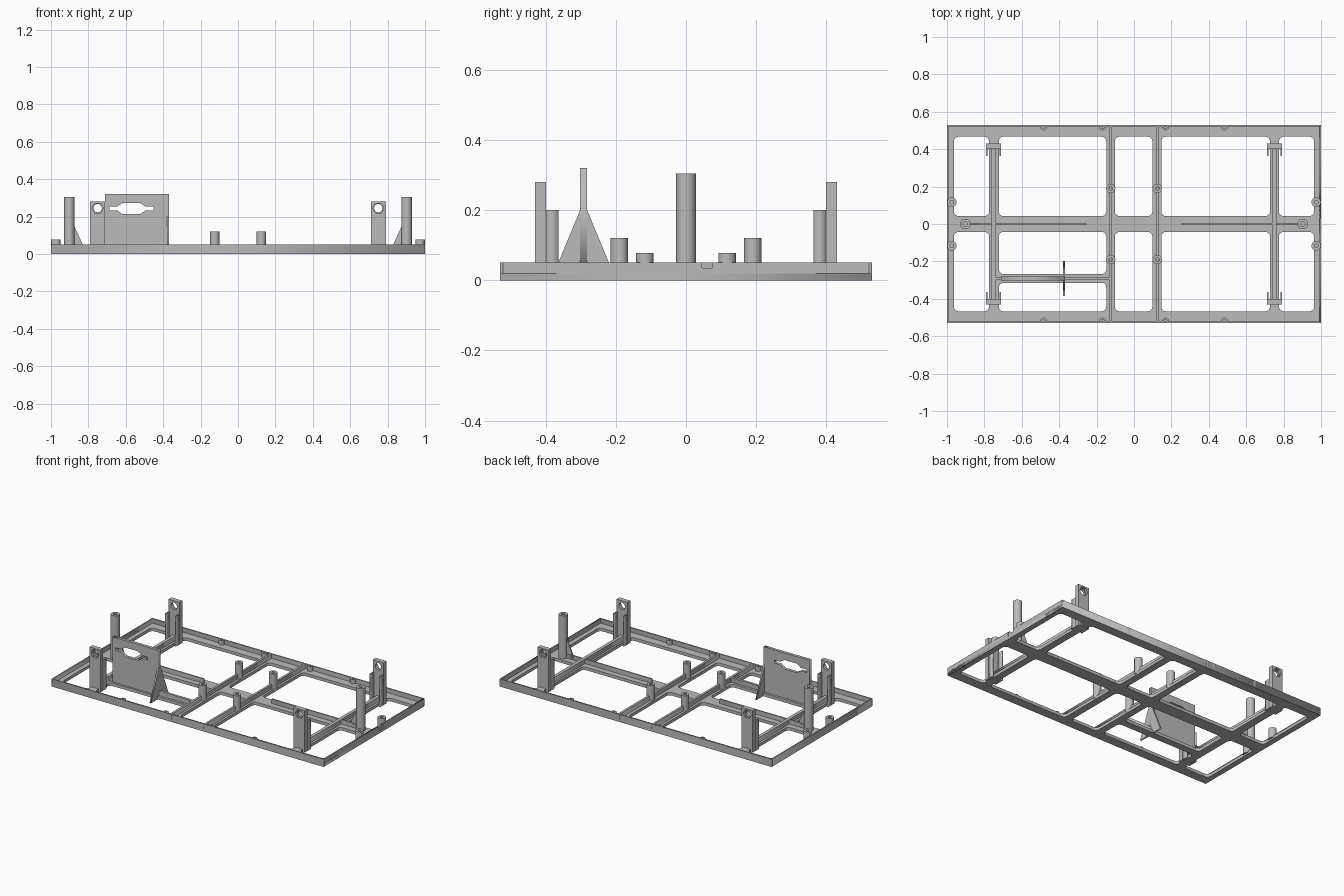
import bpy, bmesh, math
from mathutils import Matrix, Vector

cube = bpy.data.objects.get("Cube")
if cube:
    bpy.data.objects.remove(cube, do_unlink=True)

gray = bpy.data.materials.new("plain gray")
gray.use_nodes = True
gray.diffuse_color = (0.5, 0.5, 0.5, 1)
gray.node_tree.nodes["Principled BSDF"].inputs["Base Color"].default_value = (0.5, 0.5, 0.5, 1)

# Profile planes: Z uses (x, y), Y uses (x, z), X uses (y, z)
AXES = {
    "Z": (Matrix.Identity(4), Vector((0, 0, 1))),
    "Y": (Matrix(((1, 0, 0), (0, 0, -1), (0, 1, 0))).to_4x4(), Vector((0, 1, 0))),
    "X": (Matrix(((0, 0, 1), (1, 0, 0), (0, 1, 0))).to_4x4(), Vector((1, 0, 0))),
}


def prism(name, loops, lo, hi, axis="Z", smooth=False):
    """Extrude an outline (further loops are holes) from lo to hi along an axis."""
    curve = bpy.data.curves.new(name, "CURVE")
    curve.dimensions = "2D"
    curve.fill_mode = "BOTH"
    curve.extrude = (hi - lo) / 2
    for loop in loops:
        spline = curve.splines.new("POLY")
        spline.points.add(len(loop) - 1)
        for point, (u, v) in zip(spline.points, loop):
            point.co = (u, v, 0, 1)
        spline.use_cyclic_u = True
    obj = bpy.data.objects.new(name, curve)
    bpy.context.collection.objects.link(obj)
    bpy.ops.object.select_all(action="DESELECT")
    obj.select_set(True)
    bpy.context.view_layer.objects.active = obj
    bpy.ops.object.convert(target="MESH")
    obj = bpy.context.view_layer.objects.active
    turn, along = AXES[axis]
    bm = bmesh.new()
    bm.from_mesh(obj.data)
    bmesh.ops.remove_doubles(bm, verts=bm.verts, dist=0.00001)
    bmesh.ops.transform(bm, matrix=Matrix.Translation(along * (lo + hi) / 2) @ turn, verts=bm.verts)
    bmesh.ops.recalc_face_normals(bm, faces=bm.faces)
    bm.to_mesh(obj.data)
    bm.free()
    obj.data.materials.clear()
    obj.data.materials.append(gray)
    if smooth:
        bpy.ops.object.shade_smooth_by_angle(angle=math.radians(35))
    return obj


def rect(u0, u1, v0, v1):
    return [(u0, v0), (u1, v0), (u1, v1), (u0, v1)]


def circle(u, v, r, n=32):
    return [(u + r * math.cos(math.tau * i / n), v + r * math.sin(math.tau * i / n)) for i in range(n)]


def rounded(u0, u1, v0, v1, r=0.025, n=6):
    corners = [(u1 - r, v1 - r), (u0 + r, v1 - r), (u0 + r, v0 + r), (u1 - r, v0 + r)]
    return [(cu + r * math.cos(a), cv + r * math.sin(a))
            for k, (cu, cv) in enumerate(corners)
            for a in [(k + i / n) * math.pi / 2 for i in range(n + 1)]]


def box(name, x0, x1, y0, y1, z0, z1):
    return prism(name, [rect(x0, x1, y0, y1)], z0, z1)


W, D, RIM, FLOOR, WALL = 1.0, 0.53, 0.05, 0.02, 0.008

# Floor lattice with rounded openings
columns = [(-0.963, -0.775), (-0.723, -0.148), (-0.102, 0.098), (0.146, 0.727), (0.775, 0.963)]
openings = []
for i, (x0, x1) in enumerate(columns):
    openings.append(rounded(x0, x1, 0.042, 0.467))
    if i == 1:
        openings += [rounded(x0, x1, -0.267, -0.042), rounded(x0, x1, -0.467, -0.315)]
    else:
        openings.append(rounded(x0, x1, -0.467, -0.042))
prism("floor_lattice", [rect(-W, W, -D, D)] + openings, 0, FLOOR)

# Rim walls, with a cable notch in the +x wall
box("front_wall", -W, W, -D, -D + WALL, 0, RIM)
box("back_wall", -W, W, D - WALL, D, 0, RIM)
box("right_wall", -W, -W + WALL, -D, D, 0, RIM)
prism("left_wall", [[(-D, 0), (D, 0), (D, RIM), (0.09, RIM), (0.09, FLOOR),
                     (0.03, FLOOR), (0.03, RIM), (-D, RIM)]], W - WALL, W, "X")
prism("notch_collar", [[(0.03, FLOOR), (0.09, FLOOR), (0.09, RIM), (0.075, RIM), (0.075, 0.035),
                        (0.045, 0.035), (0.045, RIM), (0.03, RIM)]], W - WALL, W - 0.002, "X")

# Stiffening ribs and everything mirrored left to right
for side, s in (("right", -1), ("left", 1)):
    box(side + "_inner_rib", s * 0.125 - 0.007, s * 0.125 + 0.007, -D, D, 0.01, RIM)
    box(side + "_outer_rib", s * 0.75 - 0.011, s * 0.75 + 0.011, -0.4, 0.4, 0.01, RIM)
    x0, x1 = sorted((s * 0.25, s * 0.89))
    box(side + "_centre_rib", x0, x1, -0.004, 0.004, 0.01, RIM)

    # Tall hollow column with its triangular brace
    prism(side + "_column", [circle(s * 0.902, 0, 0.028), circle(s * 0.902, 0, 0.012)],
          0.01, 0.305, smooth=True)
    prism(side + "_column_brace", [[(s * 0.88, 0.03), (s * 0.82, 0.03), (s * 0.876, 0.15),
                                    (s * 0.88, 0.15)]], -0.004, 0.004, "Y")

    for end, t in (("front", -1), ("back", 1)):
        tag = side + "_" + end
        # Screw posts
        for name, x, y, top in (("inner_post", 0.125, 0.19, 0.12), ("edge_post", 0.974, 0.117, 0.078)):
            prism(tag + "_" + name, [circle(s * x, t * y, 0.025), circle(s * x, t * y, 0.01, 16)],
                  0.01, top, smooth=True)

        # Small bosses against the rim
        for name, x in (("near_boss", 0.168), ("far_boss", 0.483)):
            ring = [(u, max(-D, min(D, v))) for u, v in circle(s * x, t * 0.518, 0.018, 24)]
            prism(tag + "_" + name, [ring, circle(s * x, t * 0.518, 0.008, 12)], 0.01, RIM, smooth=True)

        # Channel bracket: drilled face with a hexagonal nut seat and two flanges
        face = rect(s * 0.75 - 0.04, s * 0.75 + 0.04, 0, 0.28)
        seat = circle(s * 0.75, 0.245, 0.03, 6)
        hole = circle(s * 0.75, 0.245, 0.022)
        for name, cut, y0, y1 in (("bracket_outer", seat, 0.415, 0.43), ("bracket_inner", hole, 0.4, 0.415)):
            lo, hi = sorted((t * y0, t * y1))
            prism(tag + "_" + name, [face, cut], lo, hi, "Y", smooth=True)
        lo, hi = sorted((t * 0.363, t * 0.4))
        for name, x in (("flange_a", -0.036), ("flange_b", 0.036)):
            box(tag + "_" + name, s * 0.75 + x - 0.004, s * 0.75 + x + 0.004, lo, hi, 0, 0.2)

# Upright panel with a keyed slot, its rib and its triangular support
cx, cz = -0.57, 0.243
quarter = [(0.117, 0.01), (0.075, 0.01), (0.065, 0.018), (0.045, 0.03)]
half = quarter + [(-u, v) for u, v in reversed(quarter)]
slot = [(cx + u, cz + v) for u, v in half] + [(cx + u, cz - v) for u, v in reversed(half)]
prism("panel", [rect(-0.71, -0.37, 0.01, 0.32), slot], -0.302, -0.282, "Y")
box("panel_rib", -0.75, -0.125, -0.3, -0.284, 0.01, RIM)
prism("panel_support", [[(-0.385, 0), (-0.199, 0), (-0.282, 0.2), (-0.302, 0.2)]], -0.38, -0.37, "X")
